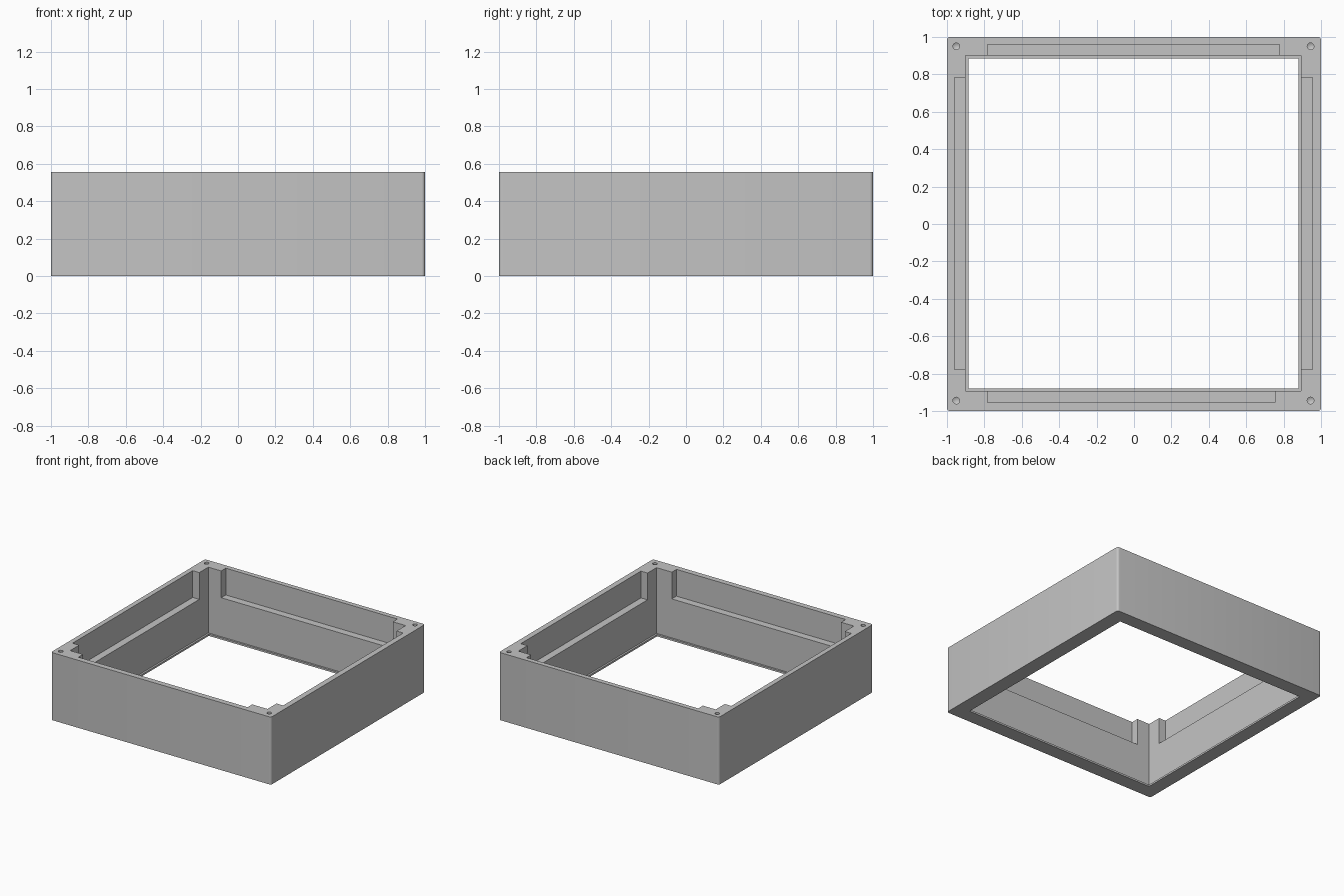
import bpy, bmesh, math
from mathutils import Matrix, Vector

old = bpy.data.objects.get("Cube")
if old:
    bpy.data.objects.remove(old, do_unlink=True)

HEIGHT = 0.555
LIP_TOP = 0.015
LEDGE = 0.335
OFF = Vector((-0.003, 0.003, 0))   # slight offset of the inside features

grey = bpy.data.materials.new("Light grey")
grey.use_nodes = True
colour = (0.55, 0.55, 0.55, 1)
grey.diffuse_color = colour
grey.node_tree.nodes["Principled BSDF"].inputs["Base Color"].default_value = colour


def make_object(name, bm):
    mesh = bpy.data.meshes.new(name)
    bm.to_mesh(mesh)
    bm.free()
    obj = bpy.data.objects.new(name, mesh)
    obj.data.materials.append(grey)
    bpy.context.collection.objects.link(obj)
    return obj


def box(name, lo, hi, corner=0):
    lo, hi = Vector(lo), Vector(hi)
    bm = bmesh.new()
    bmesh.ops.create_cube(bm, size=1, matrix=Matrix.Translation((lo + hi) / 2)
                          @ Matrix.Diagonal((*(hi - lo), 1)))
    if corner:
        upright = [e for e in bm.edges
                   if abs(e.verts[0].co.z - e.verts[1].co.z) > 0.1]
        bmesh.ops.bevel(bm, geom=upright, offset=corner, segments=5,
                        profile=0.5, affect='EDGES')
    return make_object(name, bm)


def screw_hole(x, y, radius=0.018, depth=0.2):
    # Straight bore with a conical drill point at its bottom
    bm = bmesh.new()
    for r1, lo, hi in ((radius, HEIGHT - depth, HEIGHT + 0.05),):
        bmesh.ops.create_cone(bm, cap_ends=True, segments=24, radius1=r1, radius2=r1,
                              depth=hi - lo,
                              matrix=Matrix.Translation((x, y, (lo + hi) / 2)))
    bottom = min(bm.faces, key=lambda f: f.calc_center_median().z)
    tip = bmesh.ops.poke(bm, faces=[bottom])["verts"][0]
    tip.co.z -= radius * 0.6
    return make_object("screw_hole_cutter", bm)


# Outer body with softly rounded upright corners
frame = box("square_frame", (-1, -1, 0), (1, 1, HEIGHT), corner=0.018)

# Through opening, leaving a thin lip around the bottom
cutters = [
    box("opening_cutter", Vector((-0.882, -0.882, -0.1)) + OFF,
        Vector((0.882, 0.882, 0.8)) + OFF),
    box("cavity_cutter", Vector((-0.897, -0.897, LIP_TOP)) + OFF,
        Vector((0.897, 0.897, 0.82)) + OFF),
]

# Long recesses in the upper half of each wall
for i in range(4):
    end = 0.758 if i == 0 else 0.78     # the front recess is a little shorter
    pocket = box("recess_cutter", (-0.78, -0.957, LEDGE), (end, -0.8, 0.84))
    pocket.data.transform(Matrix.Translation(OFF)
                          @ Matrix.Rotation(i * math.pi / 2, 4, 'Z'))
    cutters.append(pocket)

# Corner screw holes
for x in (-1, 1):
    for y in (-1, 1):
        cutters.append(screw_hole(x * 0.947 + OFF.x, y * 0.947 + OFF.y))

bpy.ops.object.select_all(action='DESELECT')
bpy.context.view_layer.objects.active = frame
frame.select_set(True)
for cutter in cutters:
    cutter.hide_render = True
    mod = frame.modifiers.new("Cut", 'BOOLEAN')
    mod.operation = 'DIFFERENCE'
    mod.solver = 'EXACT'
    mod.object = cutter
    bpy.ops.object.modifier_apply(modifier=mod.name)
    bpy.data.objects.remove(cutter, do_unlink=True)

bpy.ops.object.shade_smooth_by_angle(angle=math.radians(30))
